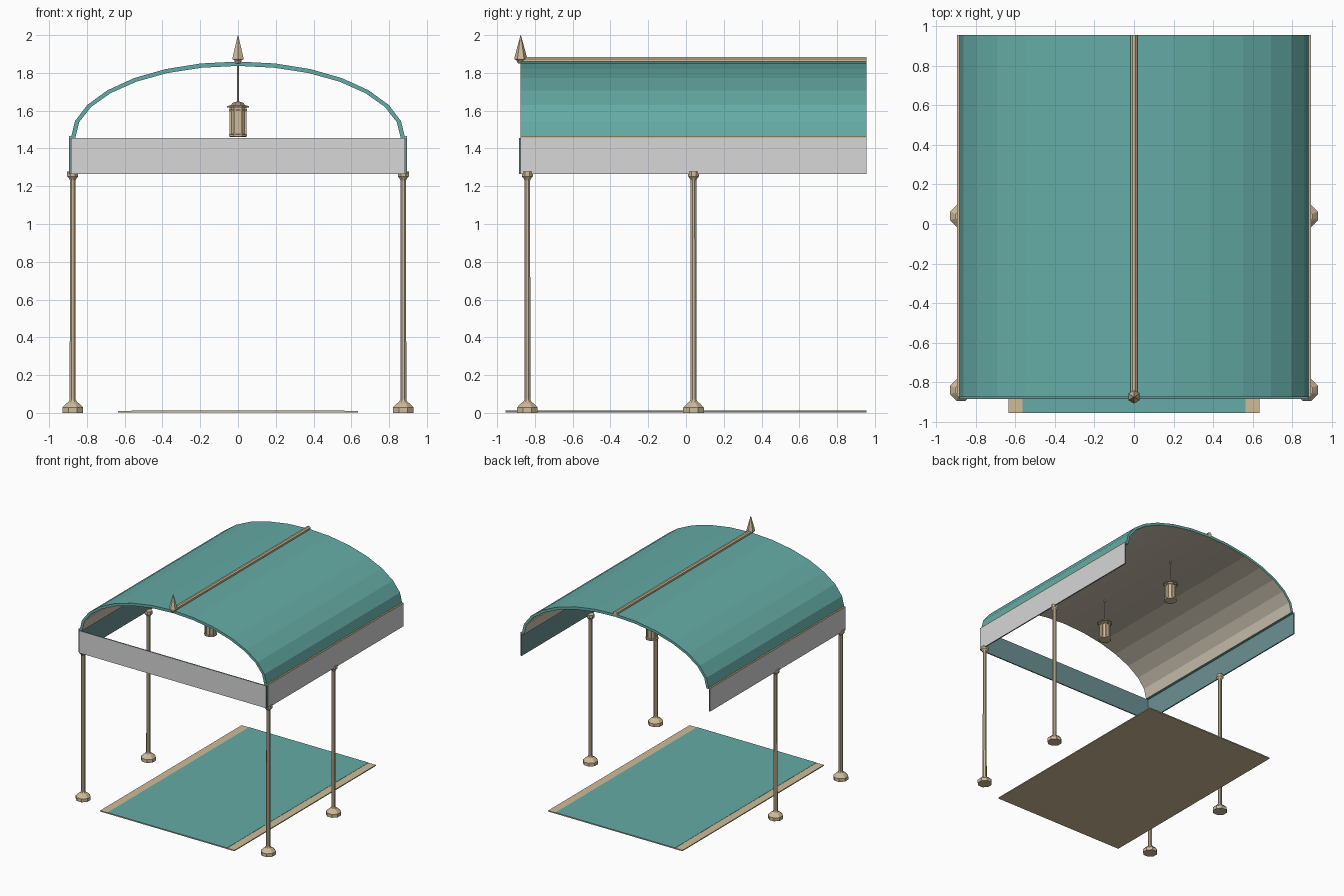
import bpy, bmesh, math
from mathutils import Matrix, Vector

old = bpy.data.objects.get("Cube")
if old:
    bpy.data.objects.remove(old, do_unlink=True)


def material(name, rgb):
    m = bpy.data.materials.new(name)
    m.use_nodes = True
    m.diffuse_color = (*rgb, 1)
    m.node_tree.nodes["Principled BSDF"].inputs["Base Color"].default_value = (*rgb, 1)
    return m


TEAL = material("teal canvas", (0.13, 0.41, 0.38))
BEIGE = material("beige wood", (0.62, 0.50, 0.32))
CREAM = material("cream lining", (0.62, 0.56, 0.45))
GREY = material("pale grey cloth", (0.68, 0.68, 0.68))
SLATE = material("slate teal lining", (0.15, 0.28, 0.29))


def finish(name, bm, mats, rule=None):
    bmesh.ops.recalc_face_normals(bm, faces=bm.faces)
    bm.normal_update()
    if rule:
        for f in bm.faces:
            f.material_index = rule(f)
    me = bpy.data.meshes.new(name)
    bm.to_mesh(me)
    bm.free()
    for m in mats:
        me.materials.append(m)
    ob = bpy.data.objects.new(name, me)
    bpy.context.collection.objects.link(ob)
    return ob


def box(name, lo, hi, mats, rule=None):
    bm = bmesh.new()
    lo, hi = Vector(lo), Vector(hi)
    size = Matrix.Diagonal((*(hi - lo), 1))
    bmesh.ops.create_cube(bm, size=1, matrix=Matrix.Translation((lo + hi) / 2) @ size)
    return finish(name, bm, mats, rule)


def turned(name, profile, sides, place, mat=BEIGE):
    """Faceted solid of revolution; profile is (flat-to-centre radius, height)."""
    bm = bmesh.new()
    rings = []
    for r, z in profile:
        c = r / math.cos(math.pi / sides)
        angles = [(i + 0.5) * math.tau / sides for i in range(sides)]
        rings.append([bm.verts.new((c * math.cos(a), c * math.sin(a), z)) for a in angles])
    for a, b in zip(rings, rings[1:]):
        for i in range(sides):
            j = (i + 1) % sides
            bm.faces.new((a[i], a[j], b[j], b[i]))
    bm.faces.new(rings[0])
    bm.faces.new(rings[-1])
    ob = finish(name, bm, [mat])
    ob.location = place
    return ob


FRONT, BACK = -0.875, 0.955
EAVE = 1.455

# Barrel roof: teal shell with a cream underside
SEG = 14
bm = bmesh.new()
rows = []
for k in range(SEG + 1):
    a = math.pi * k / SEG
    c, s = math.cos(a), math.sin(a)
    rows.append([bm.verts.new((w * c, y, EAVE + h * s))
                 for w, h, y in ((0.885, 0.405, FRONT), (0.885, 0.405, BACK),
                                 (0.862, 0.382, BACK), (0.862, 0.382, FRONT))])
for a, b in zip(rows, rows[1:]):
    for i in range(4):
        j = (i + 1) % 4
        bm.faces.new((a[i], a[j], b[j], b[i]))
bm.faces.new(rows[0])
bm.faces.new(rows[-1])


def lining(f):
    c = f.calc_center_median()
    inward = f.normal.x * c.x + f.normal.z * (c.z - EAVE) < -0.01
    return 1 if inward and abs(f.normal.y) < 0.5 else 0


finish("roof_canopy", bm, [TEAL, CREAM], lining)

# Valance: pale outside, slate inside, open at the back
box("front_valance", (-0.885, -0.885, 1.265), (0.885, FRONT, EAVE), [SLATE, GREY],
    lambda f: int(f.normal.y < -0.5))
for side, s in (("left", 1), ("right", -1)):
    xs = sorted((0.885 * s, 0.895 * s))
    box(side + "_valance", (xs[0], FRONT, 1.265), (xs[1], BACK, EAVE), [SLATE, GREY],
        lambda f: int(f.normal.x * s > 0.5))
    # Trim between the eave and the valance
    xs = sorted((0.875 * s, 0.895 * s))
    box(side + "_eave_trim", (xs[0], FRONT, EAVE), (xs[1], BACK, EAVE + 0.01), [BEIGE])
    # Posts with stepped feet and capitals
    for where, y in (("front", -0.84), ("middle", 0.04)):
        turned(f"{where}_{side}_post",
               [(0.055, 0), (0.055, 0.028), (0.034, 0.05), (0.022, 0.058), (0.016, 0.07),
                (0.015, 1.23), (0.019, 1.24), (0.029, 1.252), (0.029, 1.278)],
               8, (0.875 * s, y, 0))

# Ridge pole and finial
ridge = turned("ridge_pole", [(0.017, 0), (0.017, BACK - FRONT)], 8, (0, FRONT, 1.867))
ridge.rotation_euler.x = -math.pi / 2
turned("finial", [(0.012, 1.85), (0.02, 1.868), (0.029, 1.872), (0.029, 1.88),
                  (0.001, 2.0)], 6, (0, FRONT, 0))

# Hanging lanterns
for where, y in (("front", -0.37), ("back", 0.46)):
    turned(where + "_lantern_body",
           [(0.03, 1.46), (0.048, 1.463), (0.048, 1.474), (0.038, 1.476), (0.038, 1.616),
            (0.058, 1.617), (0.058, 1.624), (0.034, 1.63), (0.032, 1.64), (0.008, 1.648)],
           8, (0, y, 0))
    turned(where + "_lantern_rod", [(0.004, 1.64), (0.004, 1.845)], 6, (0, y, 0))
    turned(where + "_lantern_band", [(0.048, 1.598), (0.048, 1.606)], 8, (0, y, 0))
    for i in range(8):
        a = (i + 0.5) * math.tau / 8
        turned(f"{where}_lantern_bar_{i + 1}", [(0.004, 1.47), (0.004, 1.618)], 4,
               (0.043 * math.cos(a), y + 0.043 * math.sin(a), 0))

# Ground mat with beige borders
box("ground_mat", (-0.635, -0.955, 0.003), (0.635, 0.955, 0.011), [BEIGE])
box("mat_field", (-0.565, -0.955, 0.011), (0.565, 0.955, 0.013), [TEAL])
